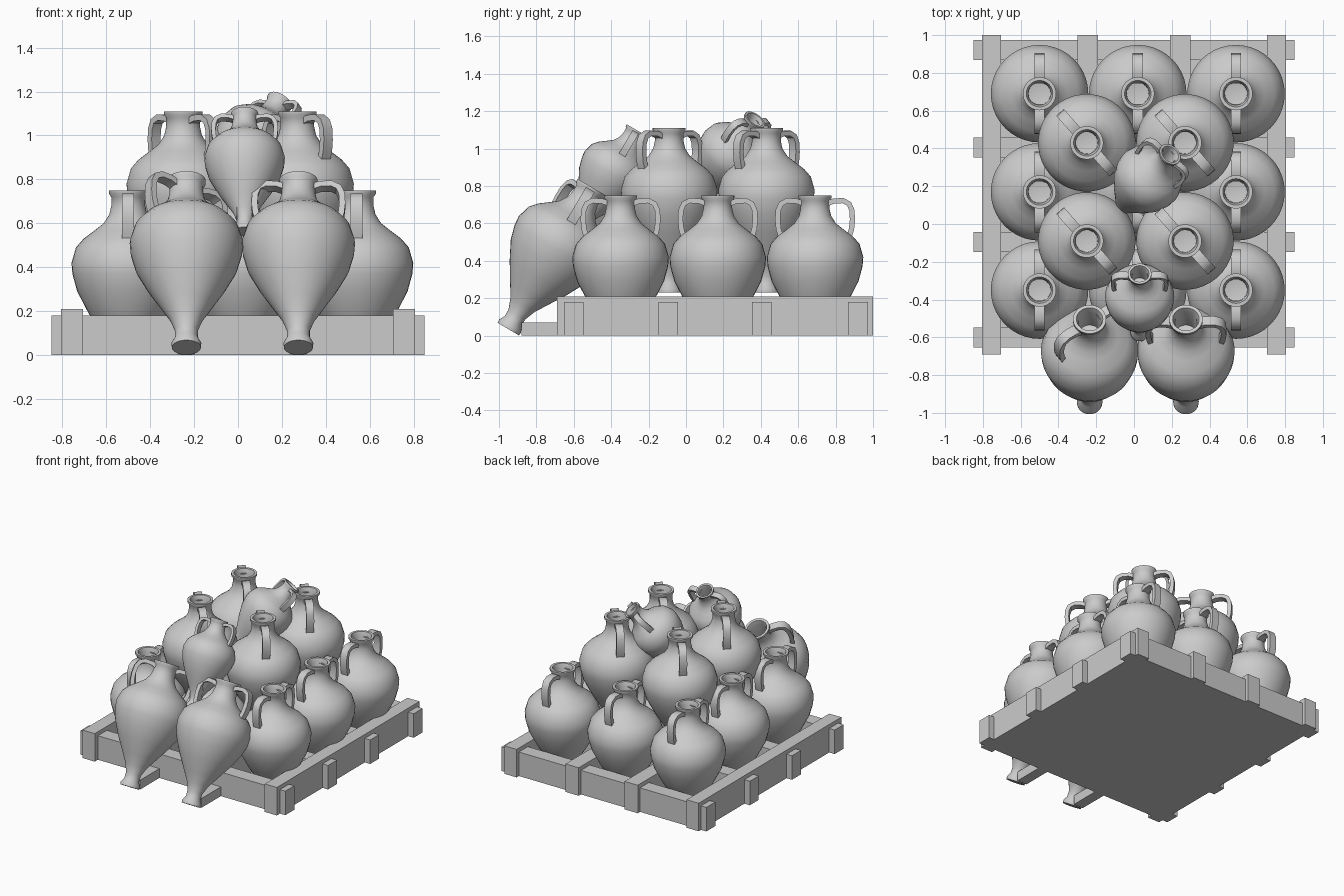
import bpy, bmesh, math
from mathutils import Matrix, Vector

cube = bpy.data.objects.get("Cube")
if cube:
    bpy.data.objects.remove(cube, do_unlink=True)

grey = bpy.data.materials.new("plain grey")
grey.use_nodes = True
colour = (0.6, 0.6, 0.6, 1)
grey.diffuse_color = colour
grey.node_tree.nodes["Principled BSDF"].inputs["Base Color"].default_value = colour


def place(name, mesh, matrix=Matrix()):
    obj = bpy.data.objects.new(name, mesh)
    obj.matrix_world = matrix
    bpy.context.collection.objects.link(obj)
    return obj


def box(name, x0, x1, y0, y1, z1):
    bm = bmesh.new()
    bmesh.ops.create_cube(bm, size=1)
    for v in bm.verts:
        v.co = ((v.co.x + .5) * (x1 - x0) + x0,
                (v.co.y + .5) * (y1 - y0) + y0, (v.co.z + .5) * z1)
    mesh = bpy.data.meshes.new(name)
    bm.to_mesh(mesh)
    bm.free()
    mesh.materials.append(grey)
    return place(name, mesh)


# Jar outline as (radius, height), foot to rim and down inside the neck
OUTLINE = [(0, 0), (.066, 0), (.068, .02), (.052, .05), (.052, .09), (.075, .15),
           (.118, .22), (.18, .32), (.232, .42), (.254, .5), (.258, .55), (.238, .62),
           (.203, .66), (.15, .7), (.112, .73), (.086, .77), (.077, .81), (.077, .85),
           (.088, .865), (.088, .88), (.07, .88), (.06, .85), (.058, .72), (0, .71)]
HANDLE = [(.06, .835), (.1, .85), (.15, .852), (.182, .835), (.197, .8),
          (.2, .75), (.195, .7), (.18, .65)]


def jar_mesh(name, cut=0):
    bm = bmesh.new()
    verts = [bm.verts.new((r, 0, h)) for r, h in OUTLINE]
    edges = [bm.edges.new(pair) for pair in zip(verts, verts[1:])]
    bmesh.ops.spin(bm, geom=verts + edges, axis=(0, 0, 1), cent=(0, 0, 0),
                   angle=math.tau, steps=40)
    bmesh.ops.remove_doubles(bm, verts=bm.verts, dist=.0005)
    if cut:
        bmesh.ops.bisect_plane(bm, geom=bm.verts[:] + bm.edges[:] + bm.faces[:],
                               plane_co=(0, 0, cut), plane_no=(0, 0, 1), clear_inner=True)
    # Strap handles swept along a path on both sides
    path = [Vector((r, 0, h)) for r, h in HANDLE]
    for side in (1, -1):
        rings = []
        for i, p in enumerate(path):
            t = (path[min(i + 1, len(path) - 1)] - path[max(i - 1, 0)]).normalized()
            n = Vector((t.z, 0, -t.x)) * .014
            w = Vector((0, .027, 0))
            ring = [p + n + w, p + n - w, p - n - w, p - n + w]
            rings.append([bm.verts.new((c.x * side, c.y * side, c.z)) for c in ring])
        for a, b in zip(rings, rings[1:]):
            for k in range(4):
                bm.faces.new((a[k], a[k - 1], b[k - 1], b[k]))
        bm.faces.new(rings[0])
        bm.faces.new(rings[-1][::-1])
    bmesh.ops.recalc_face_normals(bm, faces=bm.faces)
    mesh = bpy.data.meshes.new(name)
    bm.to_mesh(mesh)
    bm.free()
    mesh.materials.append(grey)
    # Smooth clay, sharp strap edges
    obj = place(name, mesh)
    bpy.ops.object.select_all(action='DESELECT')
    obj.select_set(True)
    bpy.context.view_layer.objects.active = obj
    bpy.ops.object.shade_smooth_by_angle(angle=math.radians(40))
    bpy.data.objects.remove(obj)
    return mesh


def jar(name, mesh, foot, axis=(0, 0, 1), side=(1, 0, 0), scale=1):
    z = Vector(axis).normalized()
    x = Vector(side)
    x = (x - z * x.dot(z)).normalized()
    turn = Matrix((x, z.cross(x), z)).transposed().to_4x4()
    place(name, mesh, Matrix.Translation(foot) @ turn @ Matrix.Scale(scale, 4))


# Crate
box("crate_floor", -.75, .75, -.64, .95, .03)
for i, y in enumerate((-.6, -.095, .405, .92)):
    box(f"cross_beam_{i}", -.85, .85, y - .053, y + .053, .18)
for s in (-1, 1):
    box("side_rail", s * .755 - .05, s * .755 + .05, -.69, 1, .21)
    box("middle_rail", s * .245 - .055, s * .245 + .055, -.6, 1, .21)
for x in (-.235, .275):
    box("foot_rest", x - .04, x + .04, -.88, -.6, .07)

# Lower layer of jars sunk in the crate
full = jar_mesh("jar")
sunk = jar_mesh("sunken_jar", .15)
for x in (-.5, .02, .54):
    for y in (-.35, .17, .69):
        jar("lower_jar", sunk, (x, y, -.13), side=(0, 1, 0))

# Upper layer with diagonal handles
for x in (-.25, .27):
    for y in (-.09, .43):
        jar("upper_jar", full, (x, y, .23), side=(-.66, .75, 0))

# Jars leaning on the front
lean = (0, .507, .862)
jar("leaning_jar_right", full, (-.235, -.95, .035), lean, (.77, .64, 0))
jar("leaning_jar_left", full, (.275, -.95, .035), lean)

# Small jars resting on the pile
jar("small_leaning_jar", full, (.03, -.58, .56), lean, scale=.71)
jar("small_tipped_jar", full, (-.1, .05, .705), (.465, .51, .72), (.75, -.65, 0), .71)
